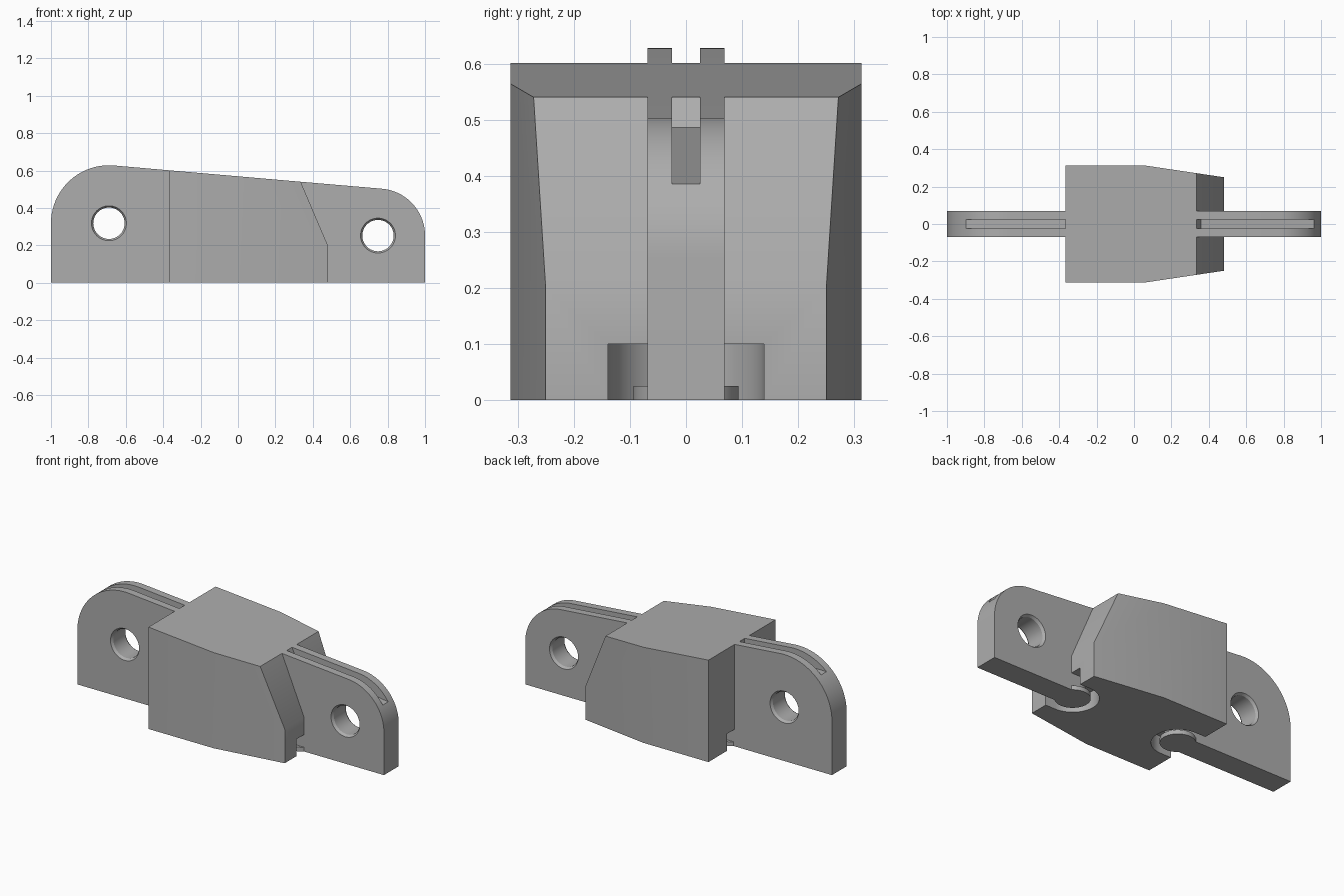
import bpy, bmesh
from math import radians, cos, sin, pi
from mathutils import Matrix, Vector

if "Cube" in bpy.data.objects:
    bpy.data.objects.remove(bpy.data.objects["Cube"], do_unlink=True)

grey = bpy.data.materials.new("light_grey")
grey.use_nodes = True
grey.diffuse_color = (0.42, 0.42, 0.42, 1)
grey.node_tree.nodes["Principled BSDF"].inputs["Base Color"].default_value = (0.42, 0.42, 0.42, 1)

SLOPE, TOP0 = -0.0868, 0.569      # sloping top line shared by every part
HALF = 0.069                      # half thickness of the end plates


def top(x):
    return TOP0 + SLOPE * x


def make(name, bm):
    bmesh.ops.recalc_face_normals(bm, faces=bm.faces)
    mesh = bpy.data.meshes.new(name)
    bm.to_mesh(mesh)
    bm.free()
    mesh.materials.append(grey)
    obj = bpy.data.objects.new(name, mesh)
    bpy.context.collection.objects.link(obj)
    return obj


def prism(points, start, depth):
    bm = bmesh.new()
    face = bm.faces.new([bm.verts.new(start + Vector(p)) for p in points])
    ext = bmesh.ops.extrude_face_region(bm, geom=[face])["geom"]
    bmesh.ops.translate(bm, vec=depth, verts=[v for v in ext if isinstance(v, bmesh.types.BMVert)])
    return bm


def side_prism(points, half):
    """Extrude an x-z outline symmetrically along y."""
    return prism([(x, 0, z) for x, z in points], Vector((0, -half, 0)), (0, 2 * half, 0))


def cylinder(name, x, r, z0, z1):
    bm = bmesh.new()
    bmesh.ops.create_cone(bm, cap_ends=True, segments=48, radius1=r, radius2=r, depth=z1 - z0,
                          matrix=Matrix.Translation((x, 0, (z0 + z1) / 2)))
    return make(name, bm)


def cut(obj, cutter):
    cutter.hide_render = True
    mod = obj.modifiers.new("cut", "BOOLEAN")
    mod.operation, mod.solver, mod.object = "DIFFERENCE", "EXACT", cutter
    bpy.context.view_layer.objects.active = obj
    bpy.ops.object.modifier_apply(modifier=mod.name)
    bpy.data.objects.remove(cutter, do_unlink=True)


def hole_cutter(x, z):
    """Round bore that flares at both faces."""
    rings = [(-0.083, 0.103), (-0.055, 0.084), (0.055, 0.084), (0.083, 0.103)]
    bm = bmesh.new()
    n = 48
    loops = [[bm.verts.new((x + r * cos(2 * pi * i / n), y, z + r * sin(2 * pi * i / n)))
              for i in range(n)] for y, r in rings]
    for a, b in zip(loops, loops[1:]):
        for i in range(n):
            j = (i + 1) % n
            bm.faces.new((a[i], a[j], b[j], b[i]))
    bm.faces.new(loops[0])
    bm.faces.new(loops[-1])
    return make("hole_cutter", bm)


def arc(cx, cz, r, a0, a1, n=20):
    return [(cx + r * cos(radians(a0 + (a1 - a0) * i / n)),
             cz + r * sin(radians(a0 + (a1 - a0) * i / n))) for i in range(n + 1)]


# Central block: tapered footprint trimmed by the sloping top and the end chamfer
outline = [(-0.365, -0.3125), (0.06, -0.3125), (0.48, -0.25),
           (0.48, 0.25), (0.06, 0.3125), (-0.365, 0.3125)]
bm = prism([(x, y, 0) for x, y in outline], Vector(), (0, 0, 0.8))
for point, normal in (((0, 0, TOP0), (-SLOPE, 0, 1)), ((0.48, 0, 0.2), (0.34, 0, 0.145))):
    bmesh.ops.bisect_plane(bm, geom=bm.verts[:] + bm.edges[:] + bm.faces[:],
                           plane_co=point, plane_no=normal, clear_outer=True)
    bmesh.ops.holes_fill(bm, edges=bm.edges[:])
block = make("central_block", bm)

# End plates, in x-z outline, with the bore centre, groove and pivot for each
left_bore, right_bore = (-0.69, 0.318), (0.7485, 0.252)
left_pivot, right_pivot = -0.296, 0.415
left_outline = [(-1, 0)] + arc(*left_bore, 0.31, 180, 85) + [
    (-0.364, top(-0.364)), (-0.364, 0.1), (left_pivot, 0.1), (left_pivot, 0)]
right_outline = [(1, 0)] + arc(*right_bore, 0.2515, 0, 85) + [
    (0.334, top(0.334)), (0.478, 0.2), (0.478, 0.1), (right_pivot, 0.1), (right_pivot, 0)]
left_groove = [(-1.1, 0.545), (-0.35, 0.552), (-0.35, 0.8), (-1.1, 0.8)]
right_groove = [(0.32, 0.4925), (1.1, 0.3625), (1.1, 0.8), (0.32, 0.8)]

parts = [block]
for side, points, bore, groove, pivot, out in (
        ("rear", left_outline, left_bore, left_groove, left_pivot, -1),
        ("front", right_outline, right_bore, right_groove, right_pivot, 1)):
    plate = make(side + "_plate", side_prism(points, HALF))
    cut(plate, make("groove_cutter", side_prism(groove, 0.025)))
    cut(plate, hole_cutter(*bore))
    # Open-ended round pocket under the block
    cut(block, cylinder("pocket_cutter", pivot, 0.139, -0.1, 0.1))
    mouth = [(pivot, -0.1), (pivot + out * 0.3, -0.1), (pivot + out * 0.3, 0.1), (pivot, 0.1)]
    cut(block, make("mouth_cutter", side_prism(mouth, 0.139)))
    # Pivot pin with its bottom flange
    parts += [plate, cylinder(side + "_pin", pivot, HALF, 0, 0.1),
              cylinder(side + "_flange", pivot, 0.094, 0, 0.025)]

# Smooth shading with sharp edges kept
bpy.ops.object.select_all(action="DESELECT")
for part in parts:
    part.select_set(True)
bpy.context.view_layer.objects.active = block
bpy.ops.object.shade_smooth_by_angle(angle=radians(30))
